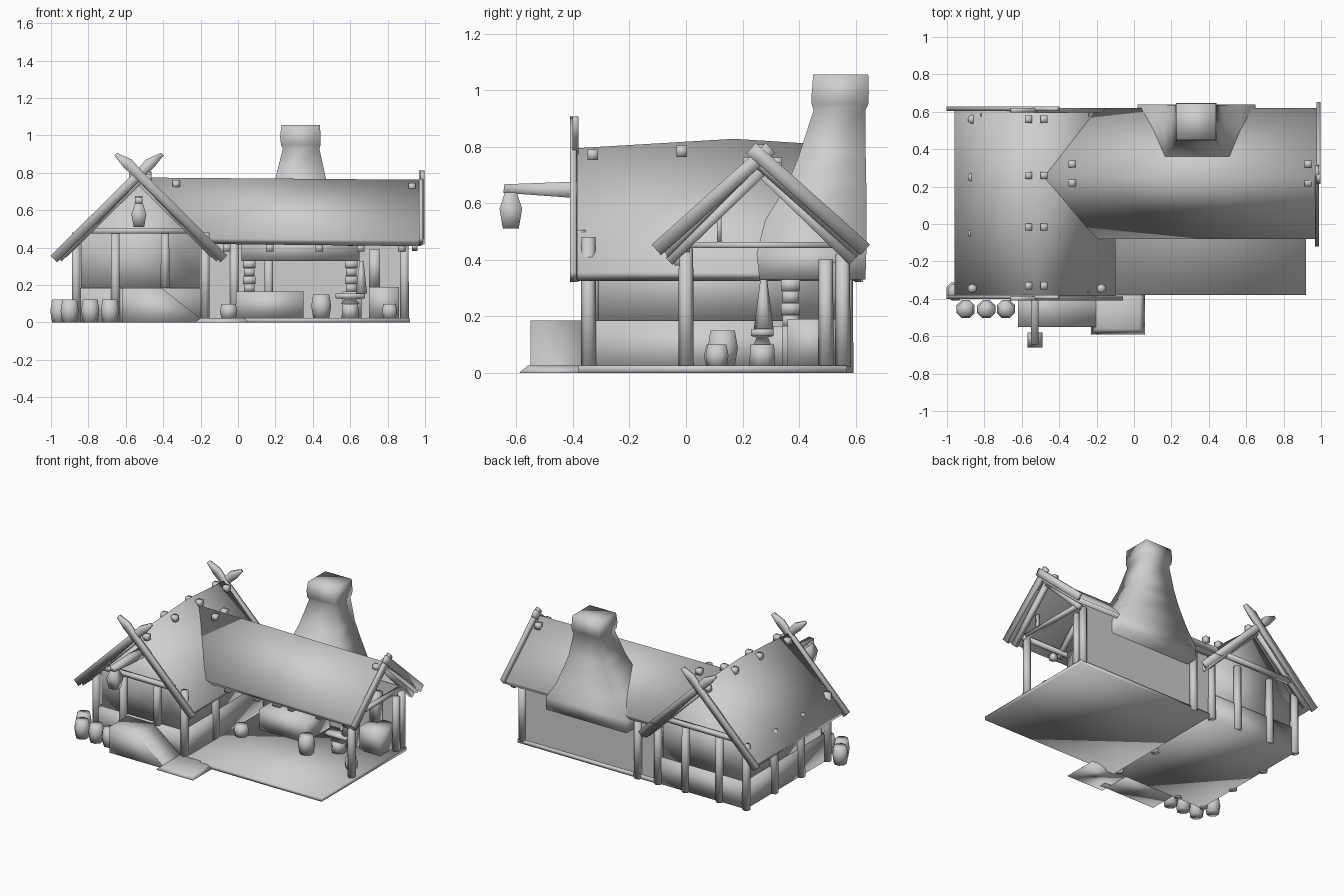
import bpy, bmesh, math
from mathutils import Vector

if "Cube" in bpy.data.objects:
    bpy.data.objects.remove(bpy.data.objects["Cube"])

mat = bpy.data.materials.new("plain_grey")
mat.diffuse_color = (0.62, 0.62, 0.62, 1)
mat.use_nodes = True
mat.node_tree.nodes["Principled BSDF"].inputs["Base Color"].default_value = mat.diffuse_color


def loft(name, rings, cap=True):
    """Bridge equal-sized point rings into a solid."""
    bm = bmesh.new()
    vs = [[bm.verts.new(p) for p in r] for r in rings]
    n = len(vs[0])
    for a, b in zip(vs, vs[1:]):
        for i in range(n):
            j = (i + 1) % n
            bm.faces.new((a[i], a[j], b[j], b[i]))
    if cap:
        bm.faces.new(vs[0])
        bm.faces.new(vs[-1])
    bmesh.ops.recalc_face_normals(bm, faces=bm.faces)
    for f in bm.faces:
        f.smooth = True
    me = bpy.data.meshes.new(name)
    bm.to_mesh(me)
    bm.free()
    me.materials.append(mat)
    ob = bpy.data.objects.new(name, me)
    bpy.context.collection.objects.link(ob)
    return ob


def rect(x0, x1, y0, y1, z):
    return [(x0, y0, z), (x1, y0, z), (x1, y1, z), (x0, y1, z)]


def box(name, x0, x1, y0, y1, z0, z1):
    return loft(name, [rect(x0, x1, y0, y1, z0), rect(x0, x1, y0, y1, z1)])


def cube(name, x, y, z, s):
    return box(name, x - s, x + s, y - s, y + s, z - s, z + s)


def beam(name, pts, w, h, side, scales=None):
    """Rectangular beam along a path; w is its size along the side axis."""
    pts = [Vector(p) for p in pts]
    d = (pts[-1] - pts[0]).normalized()
    s = Vector(side)
    u = d.cross(s).normalized()
    rings = []
    for i, p in enumerate(pts):
        k = scales[i] if scales else 1
        rings.append([p + s * a * w / 2 + u * b * h * k / 2
                      for a, b in ((-1, -1), (1, -1), (1, 1), (-1, 1))])
    return loft(name, rings)


def lathe(name, x, y, prof, n=8):
    return loft(name, [[(x + r * math.cos((i + .5) * math.tau / n),
                         y + r * math.sin((i + .5) * math.tau / n), z)
                        for i in range(n)] for r, z in prof])


def barrel(name, x, y, z0, z1, r):
    m = (z0 + z1) / 2
    return lathe(name, x, y, [(r * .85, z0), (r * 1.05, m), (r * .85, z1)])


def post(name, x, y, z0, z1, s=.022):
    return lathe(name, x, y, [(s * 1.25, z0), (s * 1.15, z1)], 6)


# Ground slabs and raised hall floor
box("yard_floor", -.15, .92, -.38, .57, 0, .025)
box("hall_plinth", -.86, -.18, -.355, .56, 0, .185)

# Sloped entry ramp and doorstep
prof = [(-.62, 0), (-.18, 0), (-.2, .02), (-.41, .185), (-.62, .185)]
loft("entry_ramp", [[(x, y, z) for x, z in prof] for y in (-.55, -.35)])
loft("door_step", [rect(-.23, .06, -.59, -.34, 0), rect(-.2, .03, -.56, -.36, .025)])

# Hall walls with gable tops
gable = [(-.84, .185), (-.2, .185), (-.2, .43), (-.53, .75), (-.84, .43)]
for name, y0, y1 in (("hall_front_wall", -.325, -.31), ("hall_back_wall", .53, .545)):
    loft(name, [[(x, y, z) for x, z in gable] for y in (y0, y1)])
for name, x in (("hall_west_wall", -.84), ("hall_east_wall", -.215)):
    box(name, x, x + .015, -.32, .54, .185, .44)

# Workshop rear wall panel
wall = [(.9, .555, 0), (-.18, .555, 0), (-.18, .555, .45), (.9, .555, .45)]
bm = bmesh.new()
bm.faces.new([bm.verts.new(p) for p in wall])
me = bpy.data.meshes.new("workshop_back_wall")
bm.to_mesh(me)
bm.free()
me.materials.append(mat)
bpy.context.collection.objects.link(bpy.data.objects.new("workshop_back_wall", me))

# Posts around hall and workshop
for x, z0 in ((-.865, 0), (-.655, 0), (-.39, .185), (-.175, .0)):
    post("hall_front_post", x, -.345, z0, .48)
    post("hall_back_post", x, .56, 0, .46)
for y in (-.05, .25):
    post("hall_west_post", -.865, y, 0, .45)
post("hall_east_post", -.175, 0, 0, .42)
post("workshop_front_post", .89, 0, .02, .44)
post("workshop_rear_post", .89, .495, .02, .4)
post("workshop_rear_post", .89, .555, .02, .42)
post("workshop_inner_post", .165, .5, .02, .4)
post("workshop_back_post", -.02, .565, 0, .44)

# Hall roof, rising a little at mid ridge
rings = []
for y, top in ((-.385, .795), (.17, .828), (.615, .80)):
    rings.append([(x, y, z) for x, z in ((-.96, .355), (-.53, top), (-.1, .355),
                                        (-.115, .325), (-.53, top - .04), (-.945, .325))])
loft("hall_roof", rings)

# Workshop roof, meeting the hall along its valleys
prof = [(-.08, .45), (.25, .775), (.62, .45), (.605, .42), (.25, .735), (-.065, .42)]
loft("workshop_roof", [[(-.53 + (.80 - z) * .96 - .02, y, z) for y, z in prof],
                       [(.98, y, z - .012) for y, z in prof]])

# Hall gable boards with crossed horns, rafters and tie beams
for y, inner in ((-.395, -.37), (.612, .59)):
    for s in (-1, 1):
        X = lambda d: -.53 + s * d
        beam("hall_barge_board", [(X(.455), y - s * .004, .34), (X(0), y - s * .004, .79),
                                  (X(-.06), y - s * .004, .85), (X(-.125), y - s * .004, .90)],
             .022, .05, (0, 1, 0), (1, 1, 1.2, .4))
        beam("hall_rafter", [(X(.40), inner, .36), (X(0), inner, .755)], .03, .035, (0, 1, 0))
    beam("hall_tie_beam", [(-.82, inner, .49), (-.24, inner, .49)], .03, .03, (0, 1, 0))

# Workshop gable boards, rafters and truss
for s in (-1, 1):
    Y = lambda d: .265 + s * d
    x = .983 + s * .004
    beam("workshop_barge_board", [(x, Y(.37), .435), (x, Y(0), .765), (x, Y(-.035), .795)],
         .022, .05, (1, 0, 0))
    beam("workshop_rafter", [(.945, Y(.325), .395), (.945, Y(0), .71)], .03, .035, (1, 0, 0))
    for xx in (.17, .6):
        beam("inner_rafter", [(xx, Y(.30), .42), (xx, Y(0), .71)], .03, .03, (1, 0, 0))
beam("workshop_tie_beam", [(.9, 0, .452), (.9, .55, .452)], .03, .022, (1, 0, 0))
box("truss_strut", .89, .91, .11, .125, .46, .56)
beam("front_eave_beam", [(-.17, 0, .44), (.93, 0, .44)], .03, .025, (0, 1, 0))

# Square pegs along the ridges and joist ends under the eave
for y in (-.33, -.015, .26, .56):
    for x in (-.565, -.482):
        cube("hall_ridge_peg", x, y, .772 + .02 * (1 - abs(y - .17) * 2), .019)
for x in (-.33, .93):
    for y in (.22, .32):
        cube("workshop_ridge_peg", x, y, .742 - (x > 0) * .015, .019)
for x in (-.06, .17, .435, .655, .875):
    cube("joist_end", x, -.02, .4, .02)

# Hooded chimney
loft("chimney", [rect(*r) for r in (
    (.02, .65, .26, .635, .33), (.02, .65, .25, .638, .42), (.1, .57, .28, .638, .54),
    (.165, .51, .36, .638, .67), (.2, .47, .40, .636, .77), (.24, .435, .452, .635, .93),
    (.23, .442, .445, .645, .95), (.225, .442, .445, .647, .99),
    (.232, .438, .45, .645, 1.055))])

# Hearth and stacked stone supports
box("hearth", -.01, .35, .25, .53, .025, .165)
for x in (.06, .605):
    for i in range(4):
        k = .028 + .006 * (i % 2)
        box("hood_support", x - k, x + k, .37 - k, .37 + k, .165 + i * .042, .205 + i * .042)
box("support_base", .56, .66, .34, .42, .025, .165)

# Work bench, tubs and anvil
box("corner_chest", .7, .86, .36, .53, .025, .19)
box("tall_shelf", .7, .76, .47, .53, .19, .39)
barrel("quench_tub", .445, .13, .025, .15, .055)
barrel("small_tub", -.05, .11, .02, .1, .048)
barrel("side_tub", .81, .11, .02, .1, .042)
lathe("anvil_stump", .6, .27, [(.05, .025), (.045, .1)])
loft("anvil", [rect(.55, .65, .24, .30, .1), rect(.57, .63, .25, .29, .125),
               rect(.52, .68, .23, .31, .13), rect(.52, .68, .23, .31, .155)])
lathe("bellows_cone", .66, .275, [(.035, .155), (.012, .33)], 6)

# Barrels beside the hall
for x, y in ((-.9, -.455), (-.79, -.455), (-.685, -.455), (-.955, -.36)):
    barrel("storage_barrel", x, y, 0, .122, .05)

# Hanging lantern on its arm
beam("lantern_arm", [(-.53, -.3, .645), (-.53, -.42, .648), (-.53, -.645, .652)],
     .04, .05, (1, 0, 0), (1.2, 1.1, .6))
loft("lantern", [rect(-.53 - k, -.53 + k, -.62 - k, -.62 + k, z)
                 for k, z in ((.028, .51), (.04, .58), (.022, .635), (.01, .65))])
